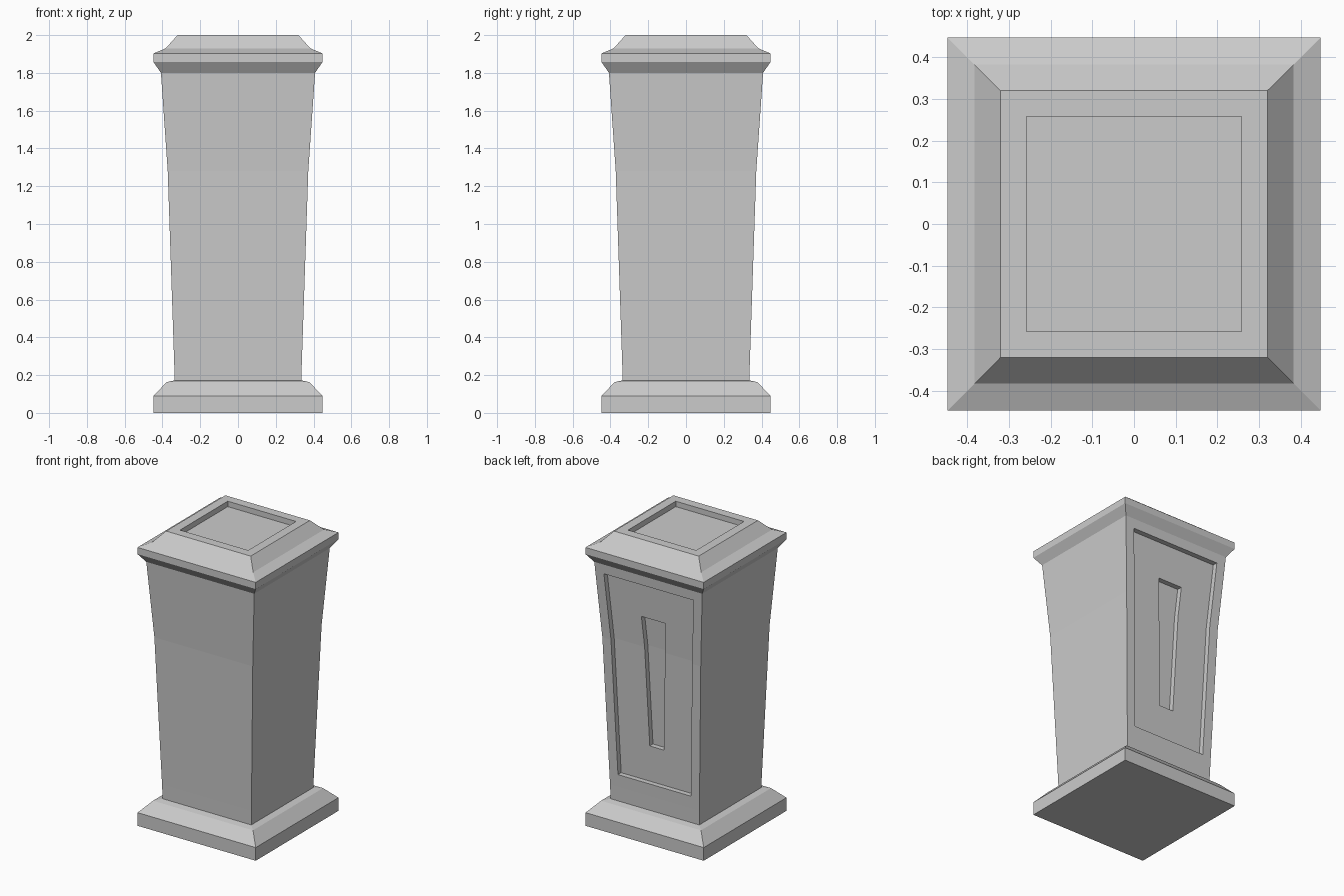
import bpy
import bmesh

cube = bpy.data.objects.get("Cube")
if cube:
    bpy.data.objects.remove(cube, do_unlink=True)

stone = bpy.data.materials.new("pale_grey_stone")
stone.use_nodes = True
stone.diffuse_color = (0.6, 0.6, 0.6, 1)
stone.node_tree.nodes["Principled BSDF"].inputs["Base Color"].default_value = (0.6, 0.6, 0.6, 1)


def finish(name, bm):
    mesh = bpy.data.meshes.new(name)
    bm.to_mesh(mesh)
    bm.free()
    mesh.materials.append(stone)
    obj = bpy.data.objects.new(name, mesh)
    bpy.context.collection.objects.link(obj)
    return obj


def square_loft(name, profile, close_first=False, close_last=False):
    """Stack square rings given as (half width, height)."""
    bm = bmesh.new()
    rings = [[bm.verts.new((sx * h, sy * h, z))
              for sx, sy in ((-1, -1), (1, -1), (1, 1), (-1, 1))] for h, z in profile]
    for a, b in zip(rings, rings[1:]):
        for i in range(4):
            j = (i + 1) % 4
            bm.faces.new((a[i], a[j], b[j], b[i]))
    if close_first:
        bm.faces.new(rings[0][::-1])
    if close_last:
        bm.faces.new(rings[-1])
    return finish(name, bm)


# Stepped foot
square_loft("plinth", [(0.447, 0), (0.447, 0.09), (0.378, 0.163), (0.335, 0.172)],
            close_first=True)

# Moulded lid with a sunken square on top
square_loft("cap", [(0.408, 1.8), (0.447, 1.857), (0.447, 1.903), (0.383, 1.93),
                    (0.32, 2.0), (0.258, 2.0), (0.258, 1.963)], close_last=True)

# Flared shaft
SHAFT = [(0.335, 0.172), (0.338, 0.27), (0.372, 1.28), (0.408, 1.8)]
PANEL = (0.355, 1.735, 0.065)    # bottom, top, margin from the shaft edge
SLOT = (0.60, 1.49, 0.295)
DEPTH = 0.035


def half_width(z):
    for (h0, z0), (h1, z1) in zip(SHAFT, SHAFT[1:]):
        if z <= z1:
            return h0 + (h1 - h0) * (z - z0) / (z1 - z0)
    return SHAFT[-1][0]


def sink(bm, faces):
    """Push a group of faces into the shaft and return the moved faces."""
    geom = bmesh.ops.extrude_face_region(bm, geom=faces)["geom"]
    verts = [g for g in geom if isinstance(g, bmesh.types.BMVert)]
    bmesh.ops.translate(bm, verts=verts, vec=(0, -DEPTH, 0))
    bmesh.ops.delete(bm, geom=faces, context="FACES")


bm = bmesh.new()
heights = sorted([z for _, z in SHAFT] + list(PANEL[:2]) + list(SLOT[:2]))
rows = []
for z in heights:
    h = half_width(z)
    back = [h, h - PANEL[2], h - SLOT[2], SLOT[2] - h, PANEL[2] - h, -h]
    points = [(-h, -h), (h, -h)] + [(x, h) for x in back]
    rows.append([bm.verts.new((x, y, z)) for x, y in points])

panel_faces, slot_cells = [], []
count = len(rows[0])
for r, (a, b) in enumerate(zip(rows, rows[1:])):
    middle = (heights[r] + heights[r + 1]) / 2
    for i in range(count):
        j = (i + 1) % count
        face = bm.faces.new((a[i], a[j], b[j], b[i]))
        if 3 <= i <= 5 and PANEL[0] < middle < PANEL[1]:
            panel_faces.append(face)
            if i == 4 and SLOT[0] < middle < SLOT[1]:
                slot_cells.append(middle)

# Sunken panel on the back, then the narrow slot inside it
sink(bm, panel_faces)
slot_faces = []
for face in bm.faces:
    c = face.calc_center_median()
    h = half_width(c.z)
    if c.y > h - 1.1 * DEPTH and abs(c.x) < 0.01 and SLOT[0] < c.z < SLOT[1]:
        slot_faces.append(face)
sink(bm, slot_faces)

# Merge the flat strips that lie in one plane
bmesh.ops.dissolve_limit(bm, angle_limit=0.002, verts=bm.verts[:], edges=bm.edges[:])
bmesh.ops.recalc_face_normals(bm, faces=bm.faces[:])
finish("shaft", bm)
